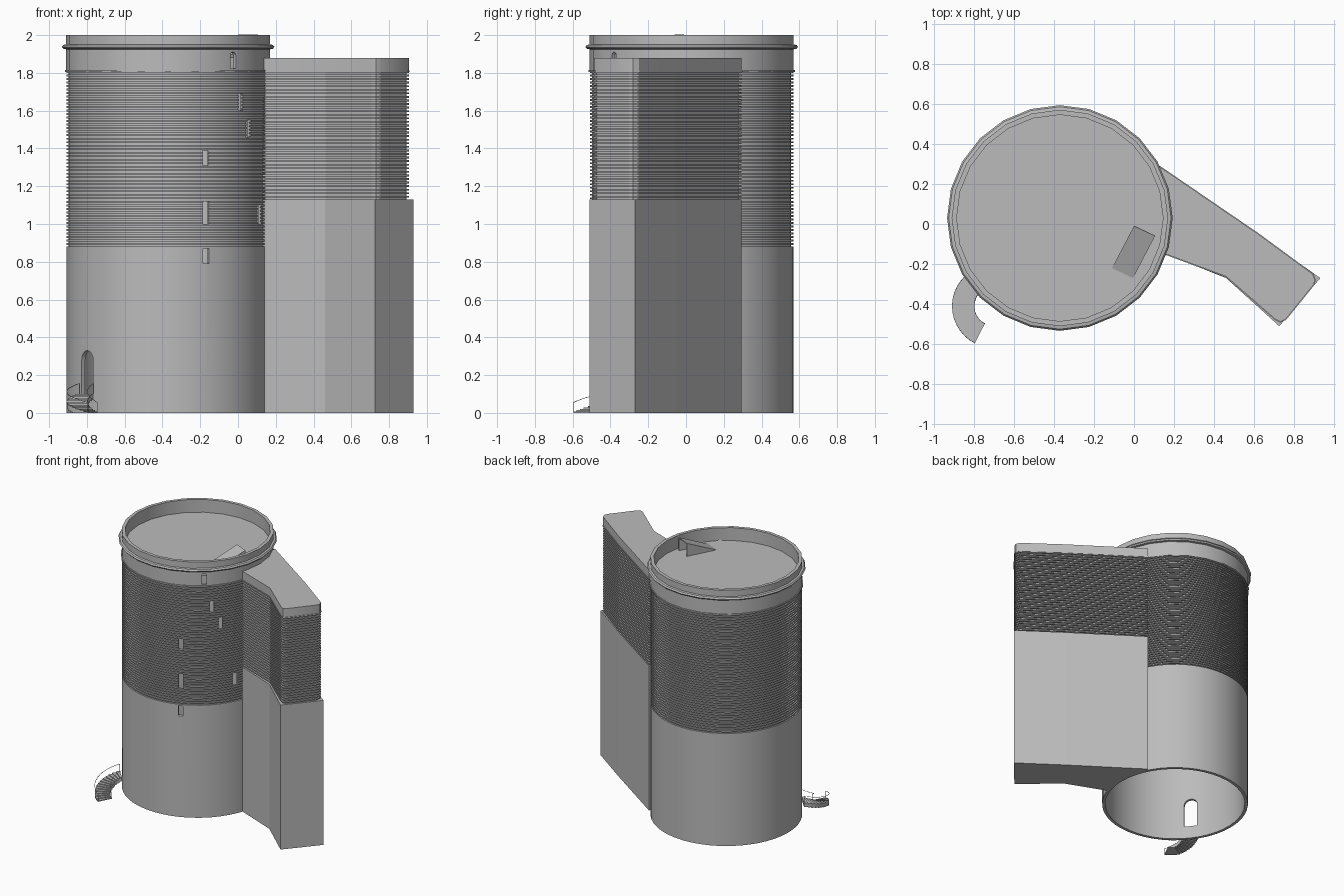
import bpy, bmesh, math
from mathutils import Vector, Matrix

if "Cube" in bpy.data.objects:
    bpy.data.objects.remove(bpy.data.objects["Cube"])

STONE = (0.5, 0.5, 0.5, 1)
stone = bpy.data.materials.new("grey stone")
stone.use_nodes = True
stone.diffuse_color = STONE
stone.node_tree.nodes["Principled BSDF"].inputs["Base Color"].default_value = STONE

CENTRE = Vector((-0.37, 0.03, 0))


def finish(name, bm, fix_normals=True):
    if fix_normals:
        bmesh.ops.recalc_face_normals(bm, faces=bm.faces)
    mesh = bpy.data.meshes.new(name)
    bm.to_mesh(mesh)
    bm.free()
    mesh.materials.append(stone)
    obj = bpy.data.objects.new(name, mesh)
    bpy.context.collection.objects.link(obj)
    return obj


def activate(obj):
    bpy.ops.object.select_all(action='DESELECT')
    obj.select_set(True)
    bpy.context.view_layer.objects.active = obj


def smooth(obj):
    activate(obj)
    bpy.ops.object.shade_smooth_by_angle(angle=math.radians(30))


def lathe(name, profile, sides):
    """Revolve a closed (radius, height) profile around the tower axis."""
    bm = bmesh.new()
    rings = []
    for i in range(sides):
        a = math.tau * i / sides
        rings.append([bm.verts.new(CENTRE + Vector((r * math.cos(a), r * math.sin(a), z)))
                      for r, z in profile])
    count = len(profile)
    for i in range(sides):
        a, b = rings[i], rings[(i + 1) % sides]
        for j in range(count):
            k = (j + 1) % count
            bm.faces.new((a[j], b[j], b[k], a[k]))
    return finish(name, bm)


def add_prism(bm, outline, z0, z1):
    low = [bm.verts.new((x, y, z0)) for x, y in outline]
    high = [bm.verts.new((x, y, z1)) for x, y in outline]
    bm.faces.new(low[::-1])
    bm.faces.new(high)
    for i in range(len(low)):
        j = (i + 1) % len(low)
        bm.faces.new((low[i], low[j], high[j], high[i]))


def inset(outline, d):
    """Move every side of a counter-clockwise outline inward by d."""
    result = []
    for i, p in enumerate(outline):
        p = Vector(p)
        a = (p - Vector(outline[i - 1])).normalized()
        b = (Vector(outline[(i + 1) % len(outline)]) - p).normalized()
        na, nb = Vector((-a.y, a.x)), Vector((-b.y, b.x))
        result.append(tuple(p + (na + nb) * d / (1 + na.dot(nb))))
    return result


def opening(angle, width, z0, z1, arched):
    """Radial cutter for a door or slit window."""
    h = width / 2
    if arched:
        pts = [(-h, z0), (h, z0)] + [
            (h * math.cos(t * math.pi / 8), z1 - h + h * math.sin(t * math.pi / 8))
            for t in range(9)]
    else:
        pts = [(-h, z0), (h, z0), (h, z1), (-h, z1)]
    bm = bmesh.new()
    add_prism(bm, pts, 0.47, 0.62)
    # outline (tangent, height, radius) turned to face outward
    turn = Matrix.Rotation(math.radians(angle), 4, 'Z')
    for v in bm.verts:
        t, z, r = v.co
        v.co = CENTRE + turn @ Vector((r, t, z))
    return finish("opening_cutter", bm)


def cut(obj, openings):
    for spec in openings:
        cutter = opening(*spec)
        mod = obj.modifiers.new("opening", 'BOOLEAN')
        mod.operation = 'DIFFERENCE'
        mod.solver = 'EXACT'
        mod.object = cutter
        activate(obj)
        bpy.ops.object.modifier_apply(modifier=mod.name)
        bpy.data.objects.remove(cutter)


# Round tower: plain base, ribbed shaft, parapet
INNER, OUTER, GROOVE = 0.515, 0.538, 0.527
BASE_TOP, SHAFT_TOP, PITCH = 0.88, 1.81, 0.0186

base = lathe("tower_base", [(INNER, 0), (OUTER, 0), (OUTER, BASE_TOP), (INNER, BASE_TOP)], 48)
cut(base, [(217, 0.1, 0.1, 0.33, True), (292, 0.033, 0.79, 0.87, False)])

ribs = [(INNER, BASE_TOP)]
for i in range(50):
    z = BASE_TOP + i * PITCH
    ribs += [(GROOVE, z), (GROOVE, z + PITCH / 2), (OUTER, z + PITCH / 2), (OUTER, z + PITCH)]
ribs.append((INNER, SHAFT_TOP))
shaft = lathe("tower_ribbed_shaft", ribs, 48)
cut(shaft, [(292, 0.033, 1.31, 1.39, False), (292, 0.033, 1.0, 1.12, False),
            (316, 0.03, 1.6, 1.69, False), (323, 0.03, 1.46, 1.55, False),
            (335, 0.04, 1.0, 1.1, False)])

parapet = lathe("tower_parapet", [
    (INNER, 1.805), (0.547, 1.805), (0.547, 1.815), (0.54, 1.815), (0.54, 1.925),
    (0.555, 1.928), (0.563, 1.938), (0.555, 1.948), (0.54, 1.951), (0.54, 2.0), (INNER, 2.0)], 24)
cut(parapet, [(310, 0.035, 1.822, 1.91, True)])
for part in (base, shaft, parapet):
    smooth(part)

# Roof deck inside the parapet
bm = bmesh.new()
bmesh.ops.create_cone(bm, cap_ends=True, segments=24, radius1=0.52, radius2=0.52, depth=0.02,
                      matrix=Matrix.Translation(CENTRE + Vector((0, 0, 1.89))))
finish("roof_deck", bm)

# Sloped roof hatch, open at its tall end
bm = bmesh.new()
tall = [Vector((0, -0.01, 1.9)), Vector((0.105, -0.06, 1.9))]
toe = [p + Vector((-0.11, -0.21, 0)) for p in tall]
ridge = [p + Vector((0, 0, 0.102)) for p in tall]
t0, t1, e0, e1, r0, r1 = [bm.verts.new(p) for p in tall + toe + ridge]
bm.faces.new((e0, e1, r1, r0))
bm.faces.new((t0, e0, r0))
bm.faces.new((t1, r1, e1))
hatch = finish("roof_hatch", bm, False)
solid = hatch.modifiers.new("thickness", 'SOLIDIFY')
solid.thickness = 0.006

# Wing: plain base, ribbed upper wall, cap
ROOT = [(0.10, 0.265), (0.155, 0.05), (0.13, -0.135), (0.15, -0.147)]
BACK = [(0.62, -0.05), (0.115, 0.295)]
wing_outline = ROOT + [(0.46, -0.27), (0.725, -0.51), (0.93, -0.27)] + BACK
upper_outline = ROOT + [(0.46, -0.262), (0.705, -0.475), (0.73, -0.488), (0.757, -0.475),
                        (0.895, -0.305), (0.904, -0.28), (0.892, -0.25)] + BACK
WING_TOP = 1.13

bm = bmesh.new()
add_prism(bm, wing_outline, 0, WING_TOP)
finish("wing_base", bm)

bm = bmesh.new()
add_prism(bm, inset(upper_outline, 0.012), WING_TOP, SHAFT_TOP)
for i in range(36):
    z = WING_TOP + (i + 0.5) * (SHAFT_TOP - WING_TOP) / 36
    add_prism(bm, upper_outline, z, z + PITCH / 2)
finish("wing_ribbed_wall", bm)

bm = bmesh.new()
add_prism(bm, inset(upper_outline, -0.004), 1.805, 1.813)
add_prism(bm, upper_outline, 1.813, 1.88)
smooth(finish("wing_cap", bm))

# Curved entrance stair with wire handrails
PIVOT = Vector((-0.70, -0.41, 0))
R_IN, R_OUT, STEPS, LOW, HIGH, RISE = 0.098, 0.207, 14, 243, 133, 0.1


def stair_point(radius, t, z):
    a = math.radians(LOW + (HIGH - LOW) * t)
    return PIVOT + Vector((radius * math.cos(a), radius * math.sin(a), z))


bm = bmesh.new()
for i in range(STEPS):
    top = RISE * (i + 1) / STEPS
    corners = [stair_point(r, t / STEPS, 0).xy
               for r, t in ((R_IN, i), (R_IN, i + 1), (R_OUT, i + 1), (R_OUT, i))]
    add_prism(bm, corners, max(0, top - 0.03), top)
finish("entrance_stair", bm)

for side, radius in (("inner", R_IN), ("outer", R_OUT)):
    curve = bpy.data.curves.new(side + "_handrail", 'CURVE')
    curve.dimensions = '3D'
    curve.bevel_depth = 0.0018
    curve.bevel_resolution = 0
    path = [stair_point(radius, 0, 0)]
    path += [stair_point(radius, i / 12, 0.055 + RISE * i / 12) for i in range(13)]
    path.append(stair_point(radius, 1, RISE))
    line = curve.splines.new('POLY')
    line.points.add(len(path) - 1)
    for point, co in zip(line.points, path):
        point.co = (*co, 1)
    curve.materials.append(stone)
    bpy.context.collection.objects.link(bpy.data.objects.new(side + "_handrail", curve))
